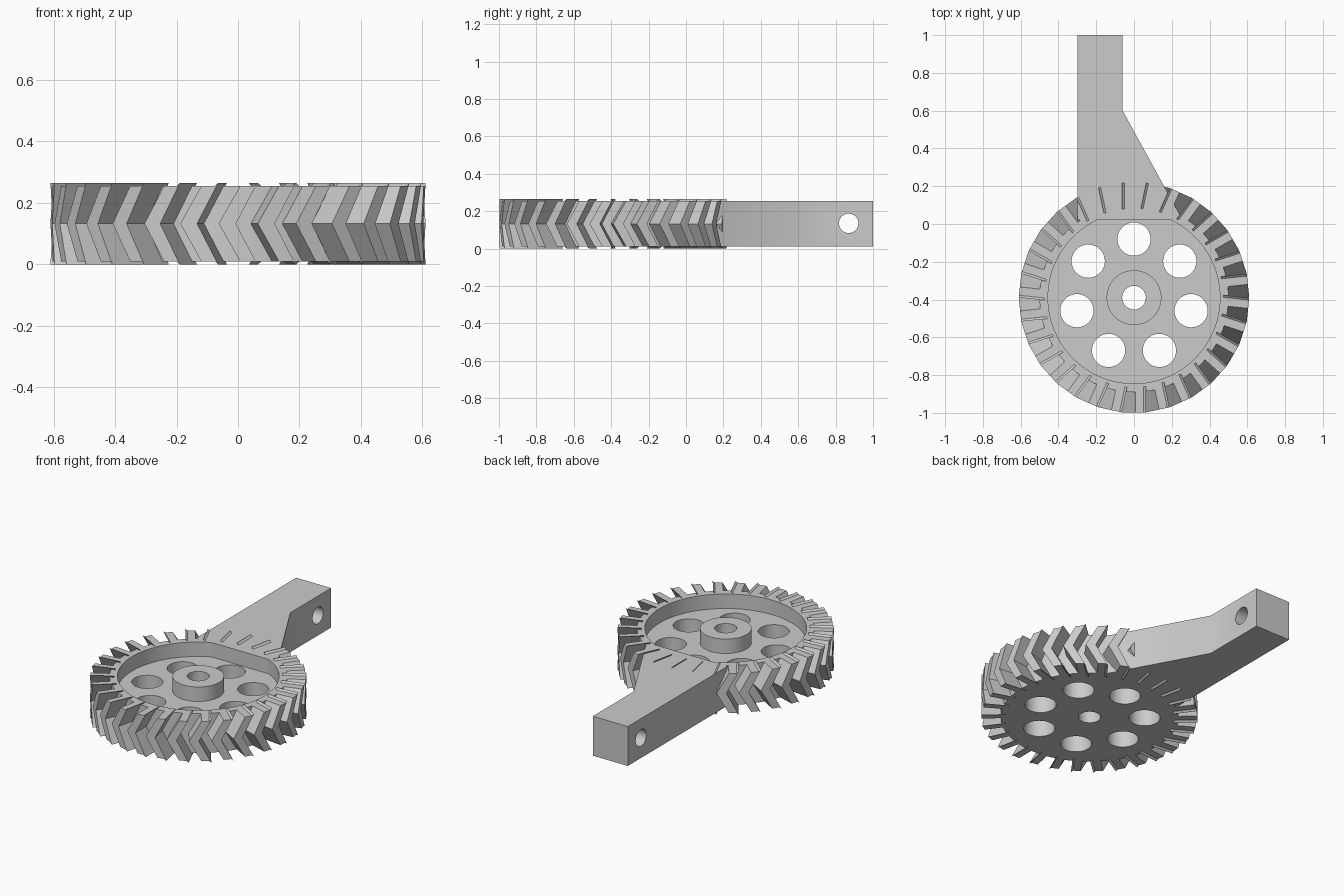
import bpy, bmesh
from math import sin, cos, pi, tau

cube = bpy.data.objects.get("Cube")
if cube:
    bpy.data.objects.remove(cube, do_unlink=True)

CY = -0.39                    # gear axis position along y
LOW, MID, HIGH = 0.01, 0.1325, 0.255

grey = bpy.data.materials.new("light_grey")
grey.use_nodes = True
colour = (0.6, 0.6, 0.6, 1)
grey.diffuse_color = colour
grey.node_tree.nodes["Principled BSDF"].inputs["Base Color"].default_value = colour


def finish(name, bm):
    bmesh.ops.recalc_face_normals(bm, faces=bm.faces)
    mesh = bpy.data.meshes.new(name)
    bm.to_mesh(mesh)
    bm.free()
    mesh.materials.append(grey)
    obj = bpy.data.objects.new(name, mesh)
    bpy.context.collection.objects.link(obj)
    return obj


def prism(bm, points, offset):
    """Extrude a closed outline of 3D points along an offset."""
    face = bm.faces.new([bm.verts.new(p) for p in points])
    new = bmesh.ops.extrude_face_region(bm, geom=[face], use_keep_orig=True)["geom"]
    bmesh.ops.translate(bm, verts=[g for g in new if isinstance(g, bmesh.types.BMVert)], vec=offset)


def circle(cx, cy, r, n=48):
    return [(cx + r * cos(tau * i / n), cy + r * sin(tau * i / n)) for i in range(n)]


def cut(obj, cutter):
    mod = obj.modifiers.new("cut", "BOOLEAN")
    mod.operation, mod.solver, mod.object = "DIFFERENCE", "EXACT", cutter
    cutter.hide_render = True
    bpy.context.view_layer.objects.active = obj
    bpy.ops.object.modifier_apply(modifier=mod.name)
    bpy.data.objects.remove(cutter, do_unlink=True)


def smooth(obj):
    bpy.ops.object.select_all(action="DESELECT")
    obj.select_set(True)
    bpy.context.view_layer.objects.active = obj
    bpy.ops.object.shade_smooth_by_angle(angle=pi / 6)


# Gear body: turned section with bore, hub, pocket and rim
section = [(0.0625, LOW), (0.5, LOW), (0.5, HIGH), (0.455, HIGH),
           (0.455, 0.165), (0.145, 0.165), (0.145, HIGH), (0.0625, HIGH)]
STEPS = 96
bm = bmesh.new()
rings = [[bm.verts.new((r * cos(tau * i / STEPS), CY + r * sin(tau * i / STEPS), z))
          for r, z in section] for i in range(STEPS)]
for i, a in enumerate(rings):
    b = rings[(i + 1) % STEPS]
    for j in range(len(section)):
        k = (j + 1) % len(section)
        bm.faces.new((a[j], b[j], b[k], a[k]))
body = finish("gear_body", bm)

# Seven lightening holes through the web
bm = bmesh.new()
for i in range(7):
    t = pi / 2 + tau * i / 7
    outline = circle(0.31 * cos(t), CY + 0.31 * sin(t), 0.088)
    prism(bm, [(x, y, -0.1) for x, y in outline], (0, 0, 0.5))
cut(body, finish("hole_cutter", bm))
smooth(body)

# Herringbone teeth: chevron prisms with a raised lip on the leading edge
half = [(0.007, HIGH - MID), (0.051, HIGH - MID), (0.063, MID)]
chevron = ([(-0.063, 0)] + [(u, -h) for u, h in half] + [(-0.007, 0)]
           + [(u, h) for u, h in reversed(half)])
INNER, OUTER, TEETH = 0.47, 0.607, 30
bm = bmesh.new()
for i in range(TEETH):
    t = -pi / 2 + tau * i / TEETH
    c, s = cos(t), sin(t)
    prism(bm, [(INNER * c - u * s, CY + INNER * s + u * c, MID + h) for u, h in chevron],
          ((OUTER - INNER) * c, (OUTER - INNER) * s, 0))
finish("gear_teeth", bm)

# Lever arm growing out of the rim
outline = [(-0.3, 0.02), (0.258, 0.02), (-0.06, 0.6), (-0.06, 1), (-0.3, 1)]
bm = bmesh.new()
prism(bm, [(x, y, LOW) for x, y in outline], (0, 0, HIGH - LOW))
arm = finish("lever_arm", bm)

# Cross hole near the arm end
bm = bmesh.new()
prism(bm, [(-0.5, y, z) for y, z in circle(0.87, 0.135, 0.052)], (0.7, 0, 0))
cut(arm, finish("pin_hole_cutter", bm))
smooth(arm)
